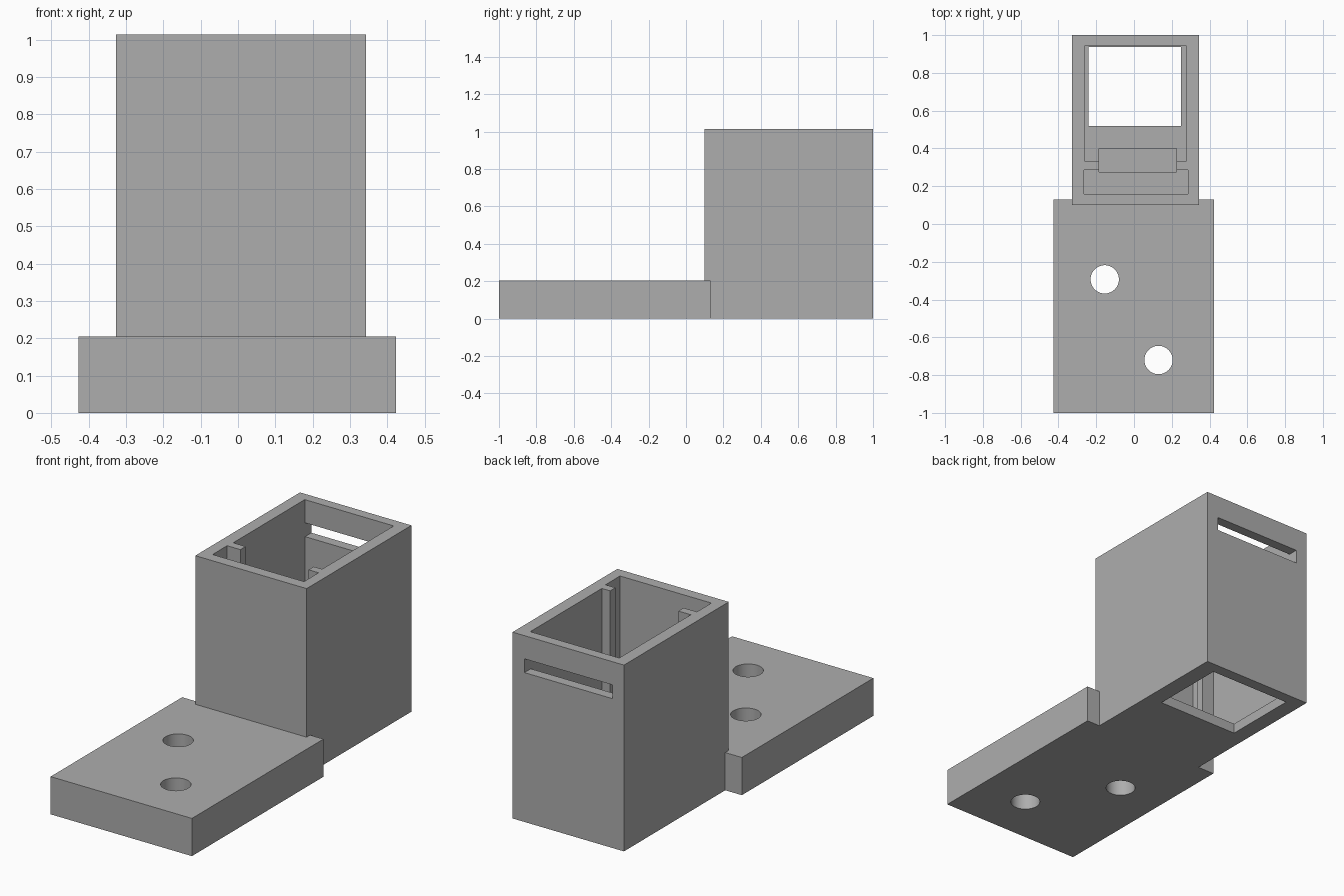
import bpy
import math

cube = bpy.data.objects.get("Cube")
if cube:
    bpy.data.objects.remove(cube, do_unlink=True)

grey = bpy.data.materials.new("plain grey")
grey.use_nodes = True
colour = (0.42, 0.42, 0.42, 1)
grey.diffuse_color = colour
grey.node_tree.nodes["Principled BSDF"].inputs["Base Color"].default_value = colour


def box(name, x, y, z):
    """Box from (min, max) ranges on each axis."""
    spans = (x, y, z)
    bpy.ops.mesh.primitive_cube_add(size=1, location=[sum(s) / 2 for s in spans])
    ob = bpy.context.object
    ob.name = name
    ob.scale = [s[1] - s[0] for s in spans]
    bpy.ops.object.transform_apply(location=True, rotation=False, scale=True)
    ob.data.materials.append(grey)
    return ob


def combine(target, other, operation):
    """Apply a boolean and discard the helper."""
    mod = target.modifiers.new(operation, 'BOOLEAN')
    mod.operation = operation
    mod.solver = 'EXACT'
    mod.object = other
    bpy.context.view_layer.objects.active = target
    bpy.ops.object.modifier_apply(modifier=mod.name)
    bpy.data.objects.remove(other, do_unlink=True)


TOP = 1.013
FLOOR = 0.055
OPEN = TOP + 0.1

# Tower joined to the mounting plate
holder = box("sensor_holder", (-0.327, 0.343), (0.10, 1.0), (0, TOP))
plate = box("mounting_plate", (-0.427, 0.423), (-1.0, 0.13), (0, 0.205))
combine(holder, plate, 'UNION')

# Pockets: rear chamber, front board slot, and the channel between the ribs
cuts = [
    ("rear_chamber", (-0.26, 0.275), (0.33, 0.945), (FLOOR, OPEN)),
    ("board_slot", (-0.265, 0.285), (0.16, 0.285), (FLOOR, OPEN)),
    ("rib_channel", (-0.185, 0.225), (0.275, 0.40), (FLOOR - 0.02, OPEN)),
    ("floor_window", (-0.24, 0.25), (0.52, 0.938), (-0.1, FLOOR + 0.1)),
    ("rear_wall_slot", (-0.258, 0.272), (0.90, 1.1), (0.812, 0.887)),
]
for cut in cuts:
    combine(holder, box(*cut), 'DIFFERENCE')

# Screw holes through the plate
for x, y in ((-0.155, -0.293), (0.13, -0.72)):
    bpy.ops.mesh.primitive_cylinder_add(vertices=48, radius=0.075, depth=1,
                                        location=(x, y, 0.1))
    drill = bpy.context.object
    drill.data.materials.append(grey)
    combine(holder, drill, 'DIFFERENCE')

bpy.ops.object.select_all(action='DESELECT')
holder.select_set(True)
bpy.context.view_layer.objects.active = holder
bpy.ops.object.shade_smooth_by_angle(angle=math.radians(30))
